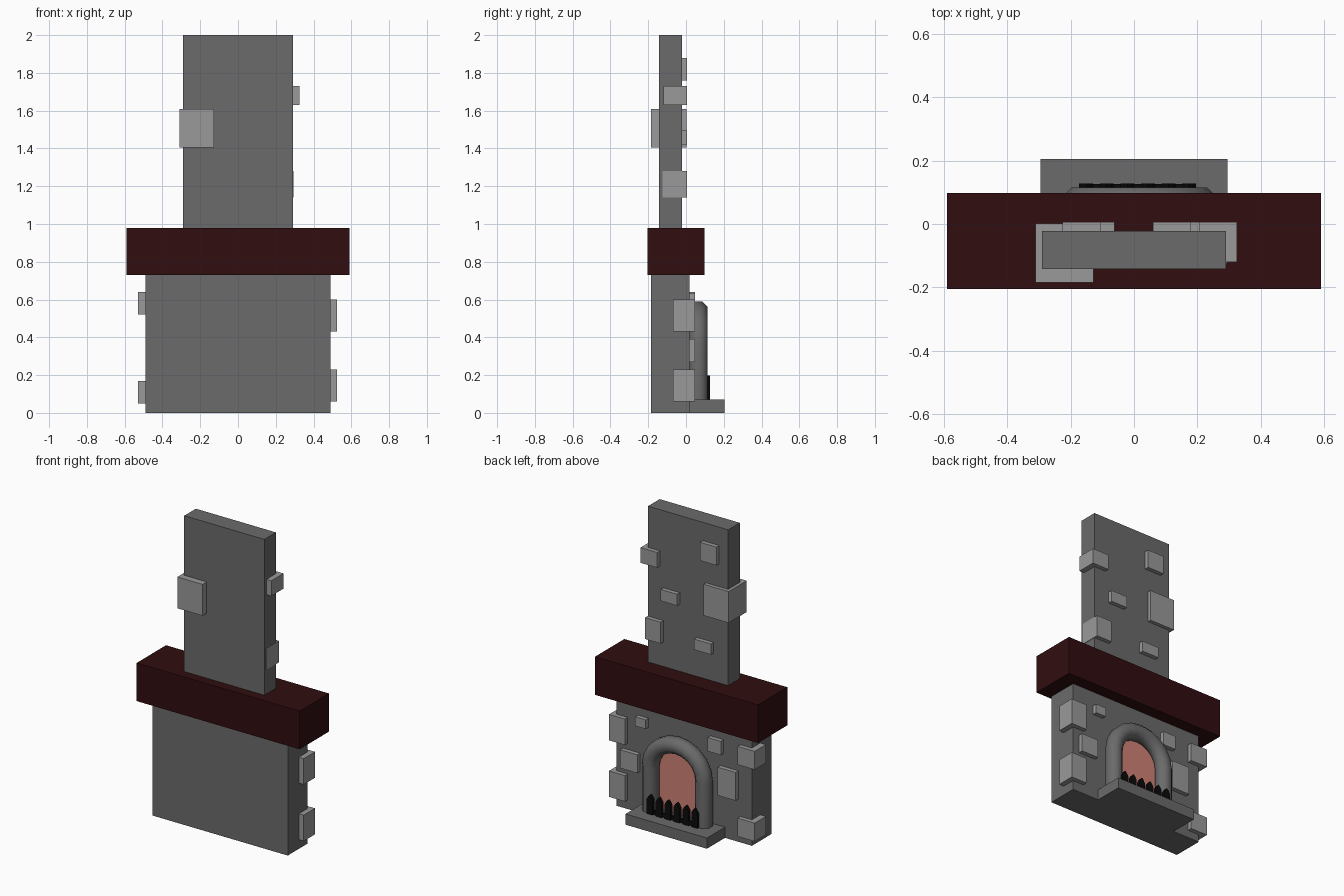
import bpy, bmesh, math
from mathutils import Vector

cube = bpy.data.objects.get("Cube")
if cube:
    bpy.data.objects.remove(cube, do_unlink=True)


def material(name, rgb):
    m = bpy.data.materials.new(name)
    m.use_nodes = True
    m.diffuse_color = (*rgb, 1)
    bsdf = m.node_tree.nodes["Principled BSDF"]
    bsdf.inputs["Base Color"].default_value = (*rgb, 1)
    bsdf.inputs["Roughness"].default_value = 0.8
    return m


GREY = material("dark_grey_stone", (0.145, 0.145, 0.145))
LIGHT = material("light_grey_stone", (0.32, 0.32, 0.32))
WOOD = material("dark_red_wood", (0.03, 0.004, 0.005))
GLOW = material("ember_pink", (0.62, 0.22, 0.18))
IRON = material("black_iron", (0.003, 0.003, 0.003))


def finish(name, bm, mat):
    bmesh.ops.recalc_face_normals(bm, faces=bm.faces)
    mesh = bpy.data.meshes.new(name)
    bm.to_mesh(mesh)
    bm.free()
    mesh.materials.append(mat)
    obj = bpy.data.objects.new(name, mesh)
    bpy.context.collection.objects.link(obj)
    return obj


def box(name, x, y, z, mat):
    """Box from (low, high) ranges on each axis."""
    bm = bmesh.new()
    bmesh.ops.create_cube(bm, size=1)
    for v in bm.verts:
        v.co = [r[0] if c < 0 else r[1] for c, r in zip(v.co, (x, y, z))]
    return finish(name, bm, mat)


def extrude_profile(name, points, y, mat):
    """Flat x-z outline given depth along y."""
    bm = bmesh.new()
    face = bm.faces.new([bm.verts.new((px, y[0], pz)) for px, pz in points])
    new = bmesh.ops.extrude_face_region(bm, geom=[face])["geom"]
    verts = [g for g in new if isinstance(g, bmesh.types.BMVert)]
    bmesh.ops.translate(bm, verts=verts, vec=(0, y[1] - y[0], 0))
    return finish(name, bm, mat)


# Main masses
box("firebox_body", (-0.49, 0.49), (-0.185, 0.018), (0, 0.73), GREY)
box("mantel", (-0.59, 0.59), (-0.205, 0.098), (0.73, 0.98), WOOD)
box("chimney", (-0.29, 0.29), (-0.142, -0.022), (0.98, 2), GREY)
box("hearth", (-0.295, 0.295), (0.018, 0.205), (0, 0.07), GREY)

# Stones on the chimney: x range, z range
CHIMNEY_FACE = (-0.06, 0.006)
for x, z in [((-0.225, -0.105), (1.76, 1.88)), ((0.06, 0.18), (1.42, 1.495)),
             ((-0.185, -0.062), (1.165, 1.235))]:
    box("chimney_stone", x, CHIMNEY_FACE, z, LIGHT)
box("chimney_corner_stone", (0.205, 0.325), (-0.12, 0.006), (1.63, 1.73), LIGHT)
box("chimney_corner_stone", (0.18, 0.293), (-0.125, 0.006), (1.14, 1.28), LIGHT)
box("chimney_large_stone", (-0.31, -0.127), (-0.185, 0.002), (1.405, 1.61), LIGHT)

# Stones on the firebox
for x, z in [((0.26, 0.335), (0.575, 0.635)), ((0.32, 0.445), (0.27, 0.39)),
             ((-0.285, -0.19), (0.55, 0.64)), ((-0.392, -0.262), (0.28, 0.465))]:
    box("firebox_stone", x, (-0.02, 0.047), z, LIGHT)
for x, z in [((0.41, 0.525), (0.43, 0.6)), ((0.41, 0.525), (0.06, 0.23)),
             ((-0.53, -0.407), (0.52, 0.64)), ((-0.53, -0.407), (0.05, 0.17))]:
    box("firebox_corner_stone", x, (-0.07, 0.047), z, LIGHT)

# Arch centre line: two legs joined by a half circle
CX, RX, SPRING, RISE, BASE = 0.017, 0.193, 0.36, 0.18, 0.06
arc = [(CX + RX * math.cos(math.pi * i / 10), SPRING + RISE * math.sin(math.pi * i / 10))
       for i in range(11)]
path = [(CX + RX, BASE)] + arc + [(CX - RX, BASE)]

# Glowing opening filling the arch
extrude_profile("glowing_opening", path, (0.01, 0.026), GLOW)

# Eight-sided stone tube swept along the arch
bm = bmesh.new()
rings = []
for i, (px, pz) in enumerate(path):
    a, b = path[max(i - 1, 0)], path[min(i + 1, len(path) - 1)]
    tangent = Vector((b[0] - a[0], 0, b[1] - a[1])).normalized()
    out = Vector((tangent.z, 0, -tangent.x))
    ring = []
    for k in range(8):
        t = math.tau * (k + 0.5) / 8
        offset = out * math.cos(t) + Vector((0, math.sin(t), 0))
        ring.append(bm.verts.new(Vector((px, 0.065, pz)) + offset * 0.054))
    rings.append(ring)
for r, s in zip(rings, rings[1:]):
    for k in range(8):
        bm.faces.new((r[k], r[(k + 1) % 8], s[(k + 1) % 8], s[k]))
bm.faces.new(rings[0])
bm.faces.new(rings[-1])
arch = finish("stone_arch", bm, GREY)
bpy.context.view_layer.objects.active = arch
arch.select_set(True)
bpy.ops.object.shade_smooth_by_angle(angle=math.radians(60))

# Pointed iron grate
for i in range(6):
    c, w = 0.174 - 0.065 * i, 0.022
    picket = [(c - w, 0.07), (c + w, 0.07), (c + w, 0.165), (c + w * 0.5, 0.185),
              (c, 0.197), (c - w * 0.5, 0.185), (c - w, 0.165)]
    extrude_profile("grate_picket", picket, (0.108, 0.128), IRON)
box("grate_rail", (-0.165, 0.195), (0.11, 0.126), (0.075, 0.1), IRON)
